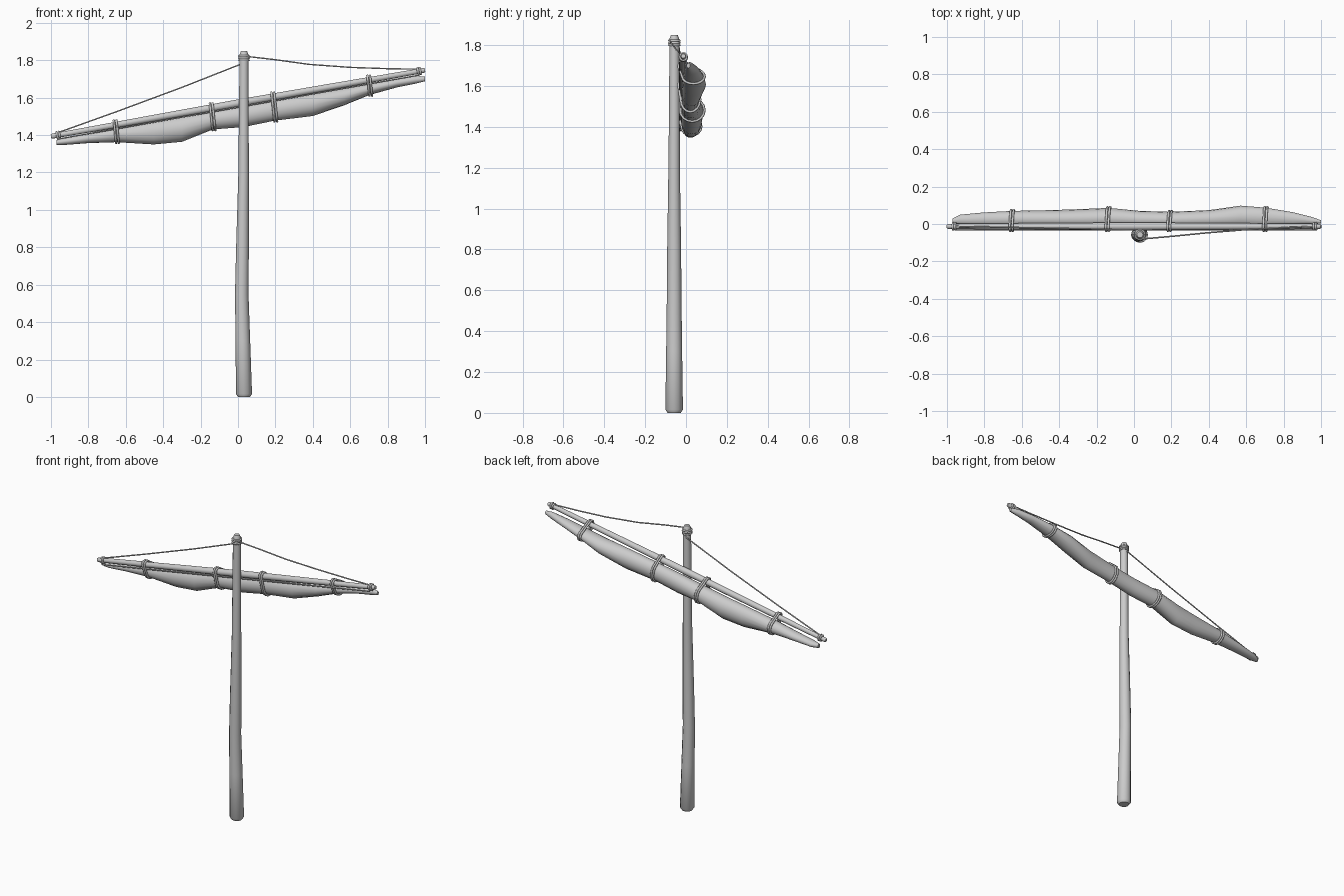
import bpy, bmesh, math
from mathutils import Vector

if "Cube" in bpy.data.objects:
    bpy.data.objects.remove(bpy.data.objects["Cube"])

SLOPE = 0.177


def yard_z(x):
    return 1.57 + SLOPE * x


def loft(name, rings, angle=40):
    """Skin a list of closed point rings and cap both ends."""
    bm = bmesh.new()
    loops = [[bm.verts.new(p) for p in ring] for ring in rings]
    n = len(loops[0])
    for a, b in zip(loops, loops[1:]):
        for i in range(n):
            j = (i + 1) % n
            bm.faces.new((a[i], a[j], b[j], b[i]))
    bm.faces.new(loops[0])
    bm.faces.new(loops[-1])
    bmesh.ops.recalc_face_normals(bm, faces=bm.faces)
    for f in bm.faces:
        f.smooth = True
    me = bpy.data.meshes.new(name)
    bm.to_mesh(me)
    bm.free()
    me.set_sharp_from_angle(angle=math.radians(angle))
    ob = bpy.data.objects.new(name, me)
    bpy.context.collection.objects.link(ob)
    return ob


def rope(name, pts, r, cyclic=False):
    cu = bpy.data.curves.new(name, 'CURVE')
    cu.dimensions = '3D'
    cu.bevel_depth = r
    cu.bevel_resolution = 1
    cu.use_fill_caps = True
    sp = cu.splines.new('POLY')
    sp.points.add(len(pts) - 1)
    for p, co in zip(sp.points, pts):
        p.co = (*co, 1)
    sp.use_cyclic_u = cyclic
    ob = bpy.data.objects.new(name, cu)
    bpy.context.collection.objects.link(ob)
    bpy.ops.object.select_all(action='DESELECT')
    ob.select_set(True)
    bpy.context.view_layer.objects.active = ob
    bpy.ops.object.convert(target='MESH')
    bpy.ops.object.shade_smooth()


def circle(n, start=0.0):
    return [(math.cos(start + math.tau * i / n), math.sin(start + math.tau * i / n)) for i in range(n)]


# mast: x, y, z, radius (slightly bowed, chamfered ends)
mast = [(.032, -.058, 0, .032), (.032, -.058, .016, .043), (.026, -.058, .3, .039),
        (.020, -.058, .55, .036), (.024, -.058, .8, .034), (.030, -.058, 1.2, .028),
        (.031, -.057, 1.5, .026), (.032, -.057, 1.79, .024), (.032, -.057, 1.83, .024),
        (.032, -.057, 1.85, .016)]
loft("mast", [[(x + r * c, y + r * s, z) for c, s in circle(12)] for x, y, z, r in mast])

# yard
YY = -.013
yard = [(-1, .011), (-.99, .014), (-.5, .018), (0, .021), (.5, .018), (.99, .014), (1, .011)]
loft("yard", [[(x - SLOPE * r * s, YY + r * c, yard_z(x) + r * s) for c, s in circle(10)] for x, r in yard])

# furled sail: x, y min, y max, z min, z max
sail = [(-.97, .005, .03, 1.347, 1.374), (-.93, -.006, .050, 1.347, 1.384), (-.8, -.012, .062, 1.357, 1.41),
        (-.65, -.018, .070, 1.362, 1.444), (-.45, -.022, .074, 1.35, 1.478), (-.30, -.025, .079, 1.364, 1.502),
        (-.135, -.025, .086, 1.430, 1.533), (.03, -.022, .070, 1.443, 1.562), (.195, -.022, .065, 1.477, 1.590),
        (.4, -.022, .074, 1.502, 1.626), (.57, -.02, .098, 1.560, 1.655), (.705, -.015, .087, 1.615, 1.678),
        (.85, -.008, .063, 1.655, 1.703), (.95, -.002, .038, 1.675, 1.717), (1, .003, .02, 1.688, 1.712)]


def section(a, b, c, d):
    return [((a + b) / 2 + u * (b - a) / 2, (c + d) / 2 + v * (d - c) / 2) for u, v in circle(16)]


loft("furled_sail", [[(x, y, z) for y, z in section(*s)] for x, *s in sail], 60)


# paired lashings hugging both the yard and the sail
def lashing(name, x, s):
    pts = [(y, z) for y, z in section(*s)] + [(YY + .02 * u, yard_z(x) + .02 * v) for u, v in circle(10)]
    mid = (yard_z(x) + s[2]) / 2
    outline = []
    for u, v in circle(32):
        y, z = max(pts, key=lambda p: p[0] * u + p[1] * v)
        q = (y + .004 * u, z + .004 * v)
        if not outline or (Vector(q) - Vector(outline[-1])).length > .004:
            outline.append(q)
    for k, off in enumerate((-.007, .007)):
        rope(f"{name}_{k}", [(x + off - SLOPE * (z - mid) * .6, y, z) for y, z in outline], .0065, True)


for i, k in enumerate((3, 6, 8, 11)):
    lashing(f"sail_lashing_{i}", sail[k][0], sail[k][1:])

# rope wraps on masthead and yard ends
for i, z in enumerate((1.800, 1.811, 1.822)):
    rope(f"masthead_wrap_{i}", [(.032 + .026 * c, -.057 + .026 * s, z) for c, s in circle(14)], .006, True)
for i, x in enumerate((-.967, -.955, .962, .974)):
    rope(f"yard_end_wrap_{i}", [(x - SLOPE * .017 * s, YY + .017 * c, yard_z(x) + .017 * s)
                                for c, s in circle(12)], .006, True)

# lifts from masthead to yard ends (the right one sags)
rope("left_lift", [(.03, -.033, 1.785), (-.3, -.025, 1.655), (-.65, -.018, 1.525), (-.96, YY, 1.414)], .004)
rope("right_lift", [(.035, -.081, 1.822), (.2, -.066, 1.803), (.38, -.048, 1.778), (.6, -.030, 1.762),
                    (.8, -.020, 1.755), (.97, YY, 1.752)], .004)
# bunt line stretched between sail and yard
rope("sail_foot_line", [(x, YY - .018, yard_z(x) - .021) for x in (-.96, -.3, .4, .97)], .004)
